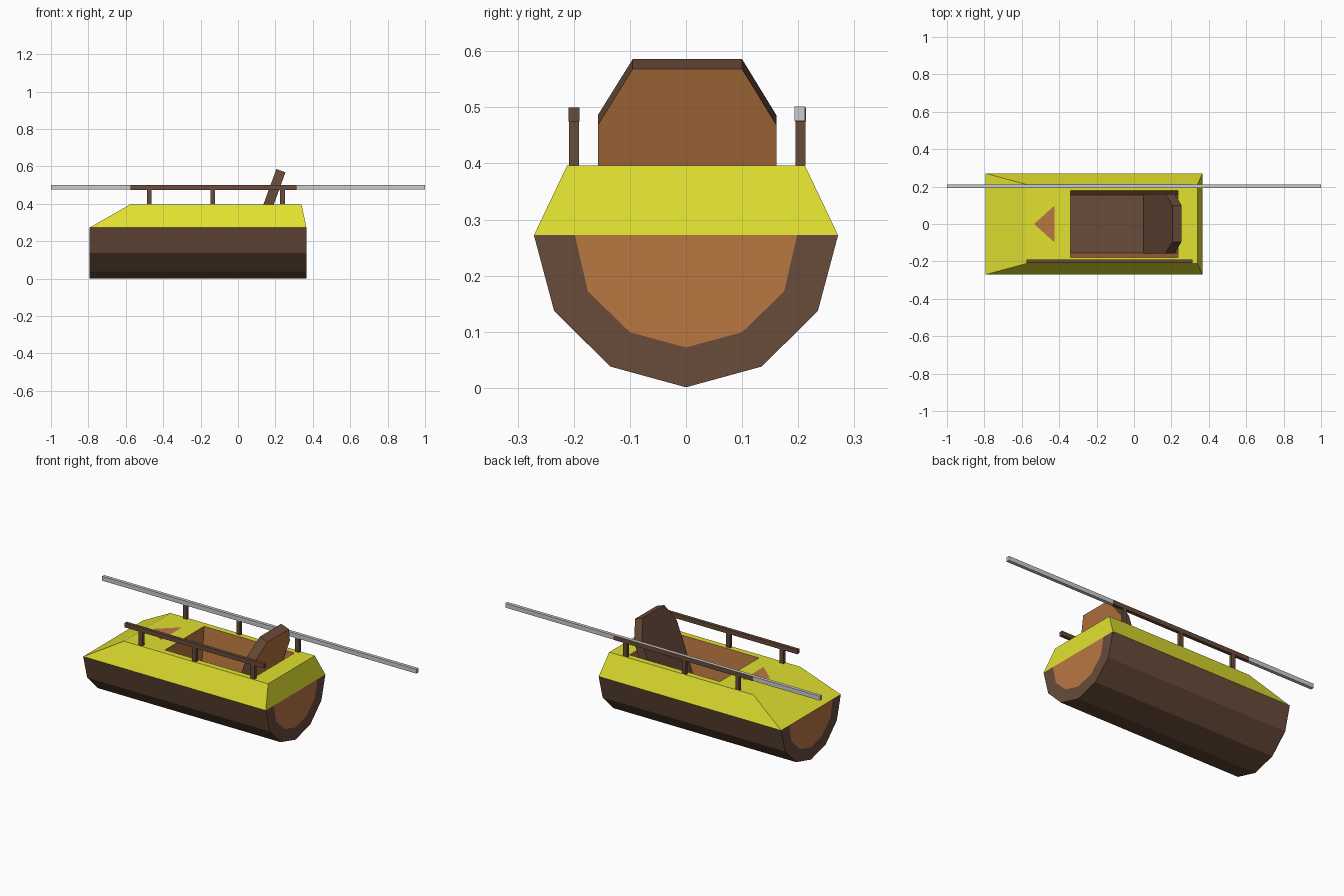
import bpy
from mathutils import Vector

if "Cube" in bpy.data.objects:
    bpy.data.objects.remove(bpy.data.objects["Cube"])


def mat(name, rgb):
    m = bpy.data.materials.new(name)
    m.diffuse_color = (*rgb, 1)
    m.use_nodes = True
    m.node_tree.nodes["Principled BSDF"].inputs["Base Color"].default_value = m.diffuse_color
    return m


BARK = mat("bark", (0.14, 0.07, 0.042))
WOOD = mat("cut_wood", (0.49, 0.185, 0.055))
YELLOW = mat("yellow_paint", (0.75, 0.75, 0.03))


def mesh(name, verts, faces, mats=(), ids=None):
    me = bpy.data.meshes.new(name)
    me.from_pydata([tuple(v) for v in verts], [], faces)
    for m in mats:
        me.materials.append(m)
    for p, i in zip(me.polygons, ids or [0] * len(faces)):
        p.material_index = i
    ob = bpy.data.objects.new(name, me)
    bpy.context.collection.objects.link(ob)
    return ob


def box(name, x0, x1, y0, y1, z0, z1, mats=()):
    v = [(x, y, z) for x in (x0, x1) for y in (y0, y1) for z in (z0, z1)]
    f = [(0, 1, 3, 2), (4, 6, 7, 5), (0, 4, 5, 1), (2, 3, 7, 6), (0, 2, 6, 4), (1, 5, 7, 3)]
    return mesh(name, v, f, mats)


def rect(x0, x1, y, z):
    return [(x0, -y, z), (x1, -y, z), (x1, y, z), (x0, y, z)]


def bands(rings, n, closed):
    """Quads joining consecutive rings of n vertices."""
    return [(r * n + i, r * n + (i + 1) % n, (r + 1) * n + (i + 1) % n, (r + 1) * n + i)
            for r in range(rings - 1) for i in range(n if closed else n - 1)]


def mirrored(half):
    return [(-y, z) for y, z in half] + [(y, z) for y, z in half[-2::-1]]


X0, X1, RIM, TOP = -0.795, 0.366, 0.272, 0.396

# Log hull: half-round bark with lighter cut wood on both ends
outer = mirrored([(0.271, RIM), (0.235, 0.137), (0.135, 0.038), (0, 0.001)])
inner = mirrored([(0.198, RIM), (0.175, 0.172), (0.1, 0.099), (0, 0.072)])
n = len(outer)
verts = [(x, y, z) for x, ring in ((X0, inner), (X0, outer), (X1, outer), (X1, inner))
         for y, z in ring]
faces = [f[::-1] for f in bands(4, n, False)]
faces += [tuple(range(n))[::-1], tuple(range(3 * n, 4 * n))]
mesh("log_hull", verts, faces, [BARK, WOOD], [0] * (len(faces) - 2) + [1, 1])

# Deck with sloping sides and an open cockpit
rings = rect(X0, X1, 0.271, RIM) + rect(-0.577, 0.34, 0.212, TOP) + rect(-0.34, 0.235, 0.178, TOP)
mesh("deck", rings, bands(3, 4, True), [YELLOW])

# Cockpit: wooden walls and dark floor
FLOOR = 0.16
tub = rect(-0.34, 0.235, 0.178, TOP) + rect(-0.34, 0.235, 0.155, FLOOR)
mesh("cockpit", tub, bands(2, 4, True) + [(4, 5, 6, 7)], [WOOD, BARK], [0] * 4 + [1])

# Leaning seat back with clipped corners
up, back = Vector((0.342, 0, 0.94)), Vector((0.94, 0, -0.342)) * 0.052
outline = [(-0.157, 0), (0.161, 0), (0.161, 0.347), (0.1, 0.453), (-0.095, 0.453), (-0.157, 0.347)]
front = [Vector((0.05, y, FLOOR)) + up * s for y, s in outline]
faces = bands(2, 6, True)
faces = [f[::-1] for f in faces] + [tuple(range(6))[::-1], tuple(range(6, 12))]
mesh("seat_back", front + [v + back for v in front], faces, [BARK, WOOD], [0] * 7 + [1])

# Side rails on three posts each
for side, y in (("front", -0.1995), ("rear", 0.204)):
    box(side + "_rail", -0.575, 0.312, y - 0.0095, y + 0.0095, 0.475, 0.5, [BARK])
    for i, x in enumerate((-0.475, -0.135, 0.238)):
        box(f"{side}_post_{i + 1}", x - 0.0125, x + 0.0125, y - 0.009, y + 0.009, TOP, 0.475, [BARK])

# Long grey guide bar along the rear rail
box("guide_bar", -1, 1, 0.1935, 0.2125, 0.476, 0.501)

# Direction arrow painted on the deck
z = TOP + 0.0015
mesh("deck_arrow", [(-0.535, 0, z), (-0.425, -0.098, z), (-0.425, 0.098, z)], [(0, 1, 2)], [WOOD])
